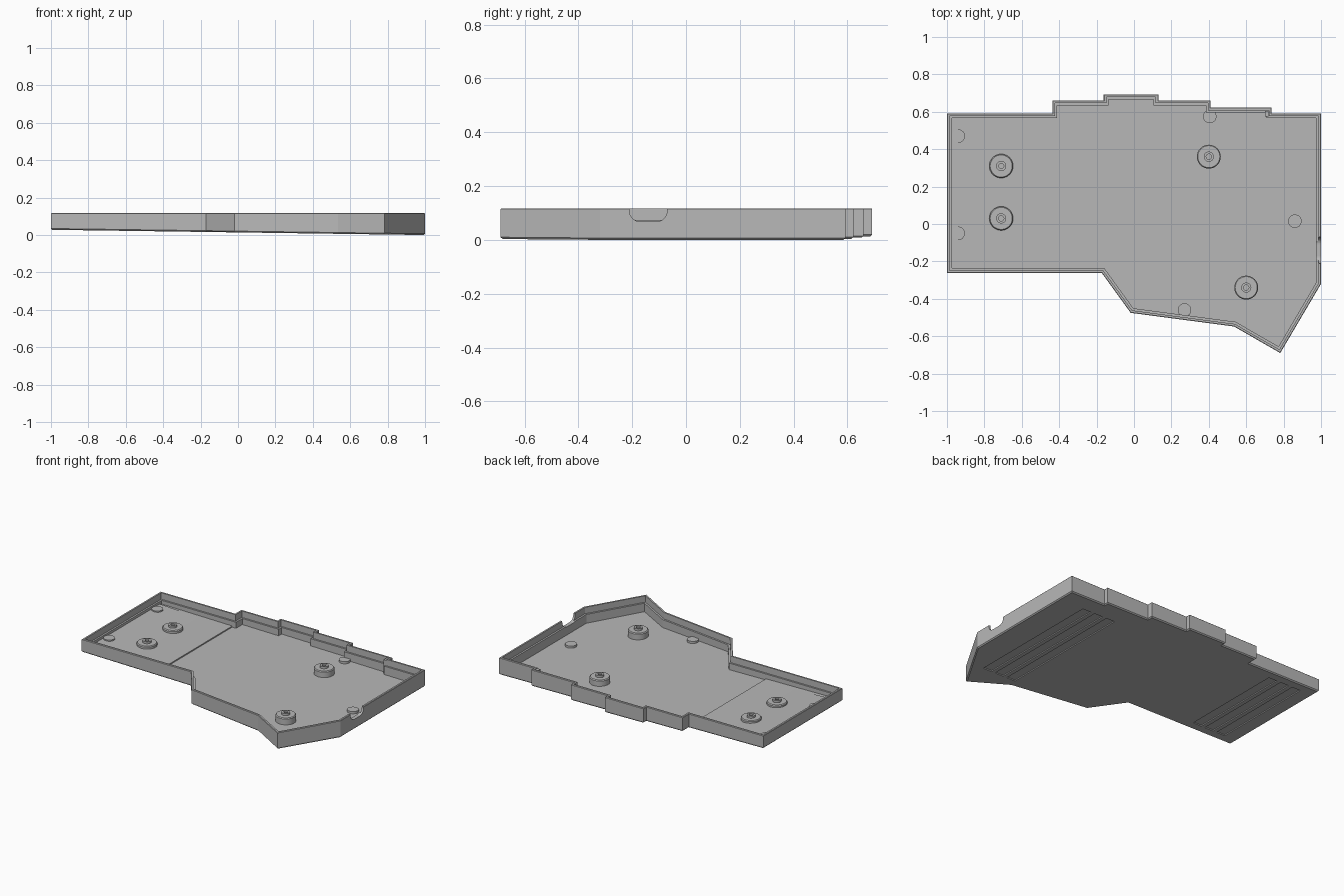
import bpy, bmesh, math
from mathutils import Vector

cube = bpy.data.objects.get("Cube")
if cube:
    bpy.data.objects.remove(cube, do_unlink=True)

grey = bpy.data.materials.new("plain_grey")
grey.use_nodes = True
grey.diffuse_color = (0.48, 0.48, 0.48, 1)
grey.node_tree.nodes["Principled BSDF"].inputs["Base Color"].default_value = (0.48, 0.48, 0.48, 1)

TOP, SHELF = 0.117, 0.073
STEP_X, STEP_H = -0.44, 0.008


def under(x, y=0):
    """Sloping underside."""
    return 0.014 - 0.014 * x


def floor(x, y=0):
    """Inside floor, parallel to the underside."""
    return under(x) + 0.012


def left_floor(x, y=0):
    return floor(x) + STEP_H


def level(z):
    return lambda x, y=0: z


def finish(name, bm, smooth=False):
    bmesh.ops.recalc_face_normals(bm, faces=bm.faces)
    mesh = bpy.data.meshes.new(name)
    bm.to_mesh(mesh)
    bm.free()
    mesh.materials.append(grey)
    obj = bpy.data.objects.new(name, mesh)
    bpy.context.collection.objects.link(obj)
    if smooth:
        bpy.ops.object.select_all(action='DESELECT')
        obj.select_set(True)
        bpy.context.view_layer.objects.active = obj
        bpy.ops.object.shade_smooth_by_angle(angle=math.radians(30))
    return obj


def loft(name, rings, smooth=False):
    """Skin a list of equal-length point rings and cap both ends."""
    bm = bmesh.new()
    loops = [[bm.verts.new(p) for p in ring] for ring in rings]
    n = len(loops[0])
    for a, b in zip(loops, loops[1:]):
        for i in range(n):
            j = (i + 1) % n
            bm.faces.new((a[i], a[j], b[j], b[i]))
    bm.faces.new(loops[0])
    bm.faces.new(loops[-1])
    return finish(name, bm, smooth)


def prism(name, pts, low, high):
    return loft(name, [[(x, y, f(x, y)) for x, y in pts] for f in (low, high)])


def rect(x0, x1, y0, y1):
    return [(x0, y0), (x1, y0), (x1, y1), (x0, y1)]


def lathe(name, x, y, profile, segs=32):
    turn = [2 * math.pi * i / segs for i in range(segs)]
    return loft(name, [[(x + r * math.cos(a), y + r * math.sin(a), z) for a in turn]
                       for r, z in profile], True)


def inset(pts, d):
    """Mitred inward offset of a clockwise outline."""
    out = []
    for i, p in enumerate(pts):
        p0, p1, p2 = (Vector(q) for q in (pts[i - 1], p, pts[(i + 1) % len(pts)]))
        a, b = (p1 - p0).normalized(), (p2 - p1).normalized()
        na, nb = Vector((a.y, -a.x)), Vector((b.y, -b.x))
        q = p1 + (na + nb) * (d / (1 + na.dot(nb)))
        out.append((q.x, q.y))
    return out


def cut(target, cutter):
    mod = target.modifiers.new("cut", 'BOOLEAN')
    mod.object = cutter
    mod.operation = 'DIFFERENCE'
    mod.solver = 'EXACT'
    bpy.context.view_layer.objects.active = target
    bpy.ops.object.modifier_apply(modifier=mod.name)
    bpy.data.objects.remove(cutter, do_unlink=True)


# Tray: chamfered outside, thin rim, inner shelf and floor
outline = [(-1, .592), (-.437, .592), (-.437, .66), (-.162, .66), (-.162, .692),
           (.13, .692), (.13, .66), (.41, .66), (.41, .622), (.735, .622), (.735, .592),
           (1, .592), (1, -.32), (.782, -.69), (.535, -.548), (-.018, -.475),
           (-.172, -.262), (-1, -.262)]
layers = [(.007, under), (0, lambda x, y: under(x) + .007), (0, level(TOP - .003)),
          (.003, level(TOP)), (.014, level(TOP)), (.014, level(SHELF)),
          (.026, level(SHELF)), (.026, floor)]
tray = loft("tray", [[(x, y, f(x, y)) for x, y in inset(outline, d)] for d, f in layers])

# Pad grooves under both ends
for centre, y0, y1 in ((.68, -.49, .47), (-.775, -.2, .53)):
    for k in (-1, 0, 1):
        x = centre + k * .095
        cut(tray, prism("groove_cutter", rect(x - .033, x + .033, y0, y1),
                        level(-.05), lambda x, y: under(x) + .007))

# Rounded cable notch in the +x wall
arc = [math.pi / 2 * i / 8 for i in range(9)]
r, half, mid, base = .04, .07, -.14, .068
right = [(mid + half - r + r * math.sin(a), base + r - r * math.cos(a)) for a in arc]
left = [(2 * mid - y, z) for y, z in reversed(right)]
notch = [(mid - half, .16)] + left + right + [(mid + half, .16)]
cut(tray, loft("notch_cutter", [[(x, y, z) for y, z in notch] for x in (.95, 1.05)]))

# Raised left floor and the tapering pad above its grooves
prism("left_floor", rect(-.98, STEP_X, -.24, .57), lambda x, y: floor(x) - .003, left_floor)
prism("floor_wedge", rect(-.98, -.68, -.205, .545), floor,
      lambda x, y: left_floor(x) + .008 * (-.68 - x) / .3)

# Small locating post by the back wall
prism("locating_post", rect(.7, .72, .575, .605), floor, level(TOP - .006))

# Screw bosses with hollow collars
for i, (x, y) in enumerate([(-.71, .31), (-.71, .03), (.4, .36), (.6, -.34)]):
    lathe(f"screw_boss_{i + 1}", x, y,
          [(.064, floor(x) - .004), (.064, SHELF - .016), (.059, SHELF - .01),
           (.027, SHELF - .01), (.027, SHELF + .004), (.014, SHELF + .004),
           (.014, SHELF - .008)])

# Low round magnet seats
for i, (x, y) in enumerate([(-.94, .47), (-.94, -.05), (.405, .575), (.86, .015), (.27, -.46)]):
    z = left_floor(x) if x < STEP_X else floor(x)
    lathe(f"magnet_seat_{i + 1}", x, y, [(.036, floor(x) - .004), (.036, z + .015)])
